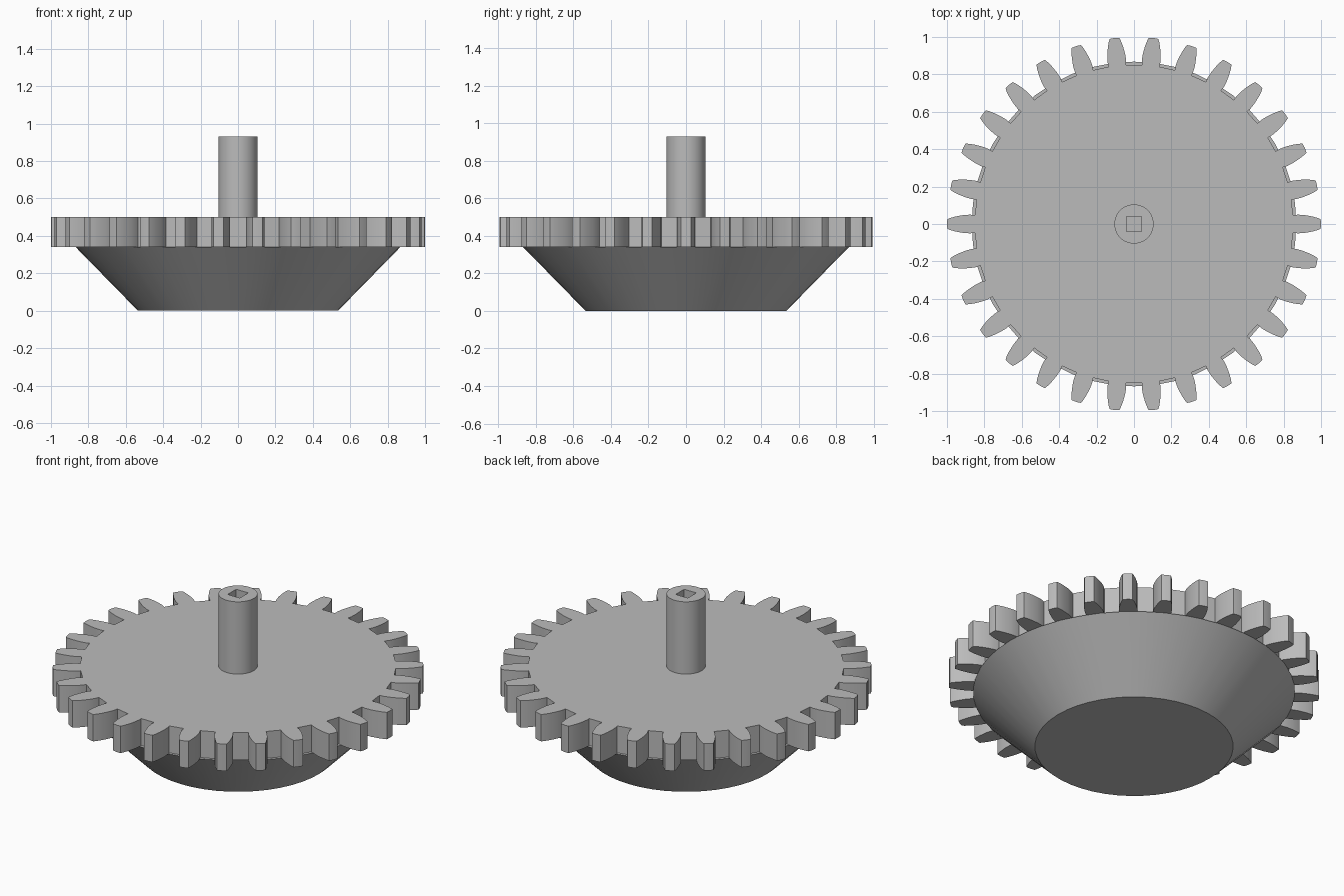
import bpy, bmesh
from math import cos, sin, pi, radians

cube = bpy.data.objects.get("Cube")
if cube:
    bpy.data.objects.remove(cube)

grey = bpy.data.materials.new("plain grey")
grey.use_nodes = True
colour = (0.5, 0.5, 0.5, 1)
grey.diffuse_color = colour
grey.node_tree.nodes["Principled BSDF"].inputs["Base Color"].default_value = colour


def ring(radius, sides, turn=0):
    return [(radius * cos(turn + 2 * pi * i / sides), radius * sin(turn + 2 * pi * i / sides))
            for i in range(sides)]


def finish(name, bm, smooth=True):
    bmesh.ops.recalc_face_normals(bm, faces=bm.faces)
    mesh = bpy.data.meshes.new(name)
    bm.to_mesh(mesh)
    bm.free()
    mesh.materials.append(grey)
    obj = bpy.data.objects.new(name, mesh)
    bpy.context.collection.objects.link(obj)
    bpy.ops.object.select_all(action="DESELECT")
    obj.select_set(True)
    bpy.context.view_layer.objects.active = obj
    if smooth:
        bpy.ops.object.shade_smooth_by_angle(angle=radians(28))
    return obj


def loft(name, lower, upper, z0, z1):
    """Closed solid between two outlines with matching points."""
    bm = bmesh.new()
    a = [bm.verts.new((x, y, z0)) for x, y in lower]
    b = [bm.verts.new((x, y, z1)) for x, y in upper]
    for i in range(len(a)):
        j = (i + 1) % len(a)
        bm.faces.new((a[i], a[j], b[j], b[i]))
    bm.faces.new(a)
    bm.faces.new(b)
    return finish(name, bm)


# Tapered body below the gear
loft("tapered_body", ring(0.535, 48), ring(0.868, 48), 0, 0.34)

# Toothed wheel: radius and half width of one tooth, from root to tip
TEETH = 30
flank = [(0.85, 0.047), (0.875, 0.05), (0.91, 0.048), (0.95, 0.041), (0.98, 0.033), (0.998, 0.026)]
tooth = [(r, -w) for r, w in flank] + [(1.0, 0)] + [(r, w) for r, w in reversed(flank)]
outline = []
for i in range(TEETH):
    t = 2 * pi * i / TEETH
    outline += [(r * cos(t) - w * sin(t), r * sin(t) + w * cos(t)) for r, w in tooth]
loft("gear_wheel", outline, outline, 0.34, 0.5)

# Shaft with a square socket in its top
shaft = loft("shaft", ring(0.105, 48), ring(0.105, 48), 0.49, 0.93)
square = ring(0.04 * 2 ** 0.5, 4, pi / 4)
cutter = loft("socket_cutter", square, square, 0.55, 1.0)
cutter.hide_render = True
cutter.hide_viewport = True
socket = shaft.modifiers.new("socket", "BOOLEAN")
socket.operation = "DIFFERENCE"
socket.solver = "EXACT"
socket.object = cutter
# Cut before the smoothing step so the rim stays crisp
shaft.modifiers.move(len(shaft.modifiers) - 1, 0)
